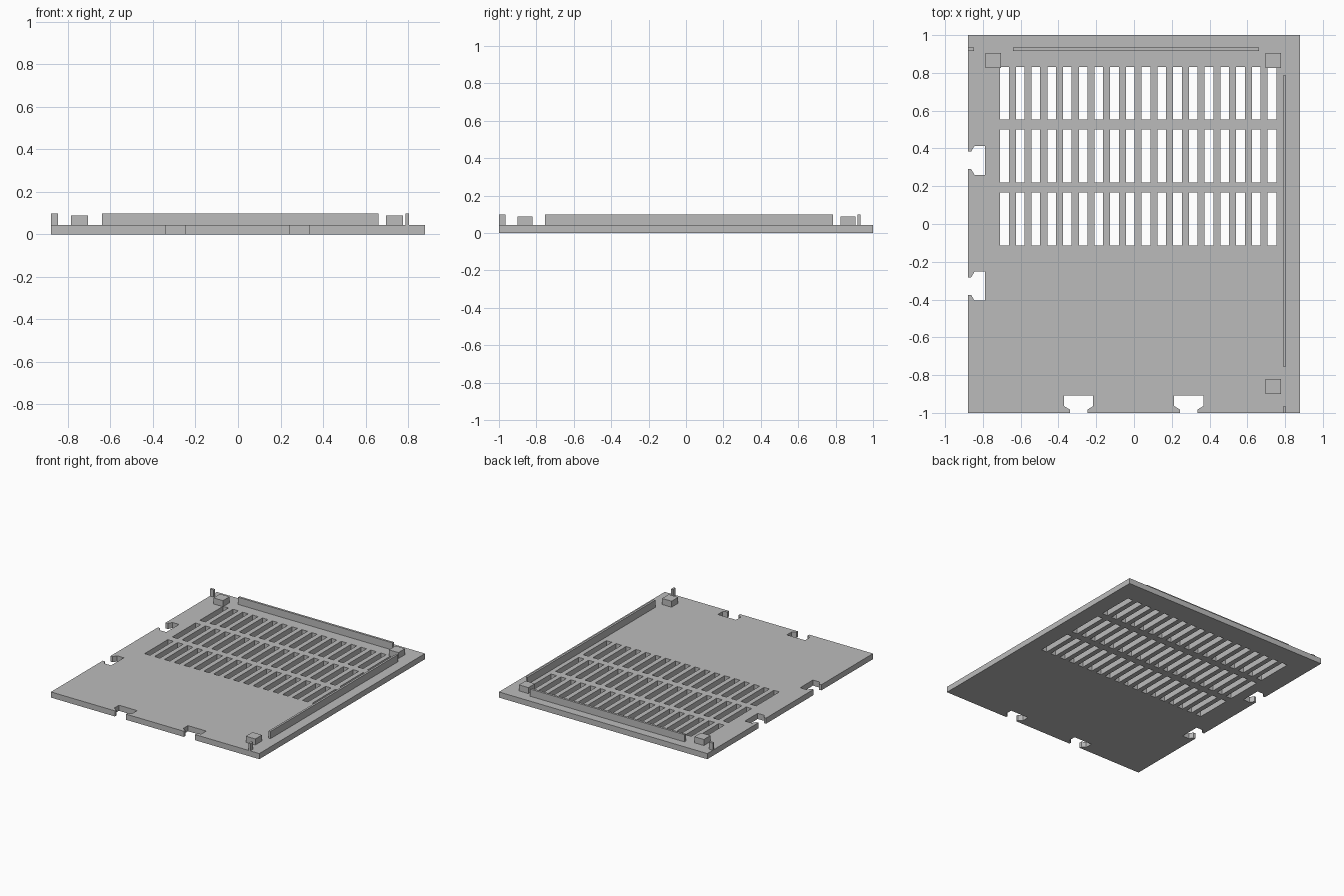
import bpy
import bmesh
from mathutils import Matrix

cube = bpy.data.objects.get("Cube")
if cube:
    bpy.data.objects.remove(cube, do_unlink=True)

HALF_X, HALF_Y = 0.88, 1.0
PLATE_TOP, RAIL_TOP, BLOCK_TOP = 0.043, 0.098, 0.089

grey = bpy.data.materials.new("plain grey")
grey.use_nodes = True
colour = (0.5, 0.5, 0.5, 1)
grey.diffuse_color = colour
grey.node_tree.nodes["Principled BSDF"].inputs["Base Color"].default_value = colour


def add_object(name, bm):
    mesh = bpy.data.meshes.new(name)
    bm.to_mesh(mesh)
    bm.free()
    mesh.materials.append(grey)
    obj = bpy.data.objects.new(name, mesh)
    bpy.context.collection.objects.link(obj)
    return obj


def box(name, x0, x1, y0, y1, top):
    """Upright box standing on the plate."""
    bm = bmesh.new()
    size = (x1 - x0, y1 - y0, top - PLATE_TOP)
    centre = ((x0 + x1) / 2, (y0 + y1) / 2, (top + PLATE_TOP) / 2)
    bmesh.ops.create_cube(bm, size=1, matrix=Matrix.Translation(centre) @ Matrix.Diagonal((*size, 1)))
    return add_object(name, bm)


# Clip notch: (distance along the edge, depth into the plate)
half_notch = [(-0.047, 0), (-0.047, 0.018), (-0.077, 0.036), (-0.077, 0.092)]
notch = half_notch + [(-a, d) for a, d in reversed(half_notch)]

# Plate outline, anticlockwise from the front right corner
outline = [(-HALF_X, -HALF_Y)]
for centre in (-0.293, 0.29):
    outline += [(centre + a, -HALF_Y + d) for a, d in notch]
outline += [(HALF_X, -HALF_Y), (HALF_X, HALF_Y), (-HALF_X, HALF_Y)]
for centre in (0.337, -0.329):
    outline += [(-HALF_X + d, centre - a) for a, d in notch]

# Three rows of vent slots
loops = [outline]
for row in range(3):
    y1 = 0.832 - row * 0.333
    y0 = y1 - 0.28
    for col in range(18):
        x0 = -0.709 + col * 0.0833
        x1 = x0 + 0.046
        loops.append([(x0, y0), (x0, y1), (x1, y1), (x1, y0)])

# Fill the outline around the slots and extrude it
curve = bpy.data.curves.new("plate_profile", "CURVE")
curve.dimensions = "2D"
curve.fill_mode = "BOTH"
curve.extrude = PLATE_TOP / 2
for points in loops:
    spline = curve.splines.new("POLY")
    spline.points.add(len(points) - 1)
    for point, (x, y) in zip(spline.points, points):
        point.co = (x, y, 0, 1)
    spline.use_cyclic_u = True
profile = bpy.data.objects.new("plate_profile", curve)
bpy.context.collection.objects.link(profile)
bpy.context.view_layer.update()
filled = bpy.data.meshes.new_from_object(profile.evaluated_get(bpy.context.evaluated_depsgraph_get()))
bm = bmesh.new()
bm.from_mesh(filled)
bmesh.ops.remove_doubles(bm, verts=bm.verts, dist=0.0001)
bmesh.ops.translate(bm, verts=bm.verts, vec=(0, 0, PLATE_TOP / 2))
bmesh.ops.recalc_face_normals(bm, faces=bm.faces)
for face in bm.faces:
    face.smooth = False
add_object("vented_plate", bm)
bpy.data.objects.remove(profile, do_unlink=True)
bpy.data.curves.remove(curve)
bpy.data.meshes.remove(filled)

# Locating rails along the back and left edges
box("back_rail", -0.64, 0.662, 0.917, 0.934, RAIL_TOP)
box("back_rail_end", -HALF_X, -0.847, 0.917, 0.934, RAIL_TOP)
box("left_rail", 0.788, 0.804, -0.755, 0.785, RAIL_TOP)
box("left_rail_end", 0.788, 0.804, -HALF_Y, -0.966, RAIL_TOP)

# Corner blocks
for name, x, y in (("back_right_block", -0.745, 0.866),
                   ("back_left_block", 0.737, 0.866),
                   ("front_left_block", 0.737, -0.861)):
    box(name, x - 0.04, x + 0.04, y - 0.04, y + 0.04, BLOCK_TOP)
